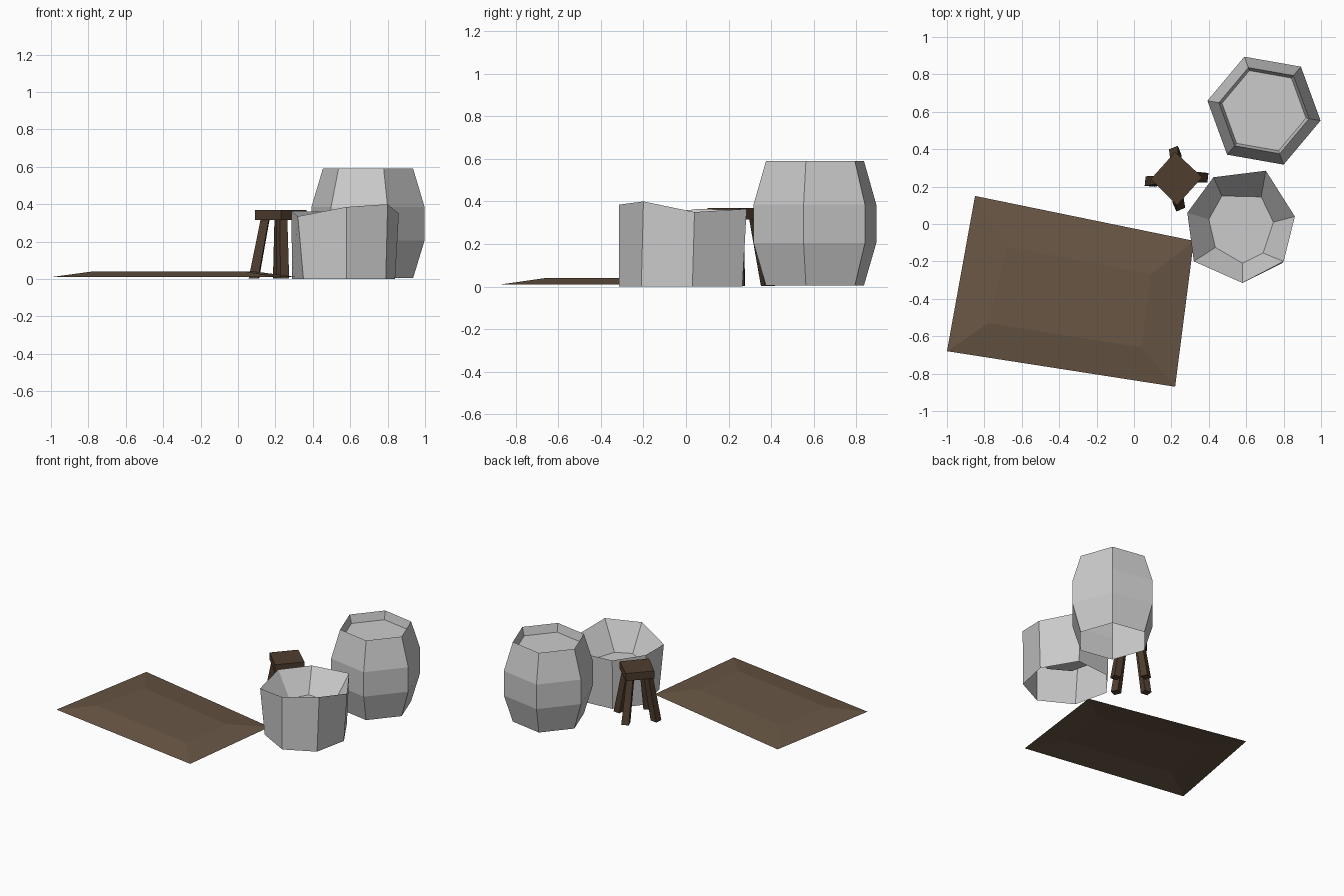
import bpy, math
from mathutils import Vector

if "Cube" in bpy.data.objects:
    bpy.data.objects.remove(bpy.data.objects["Cube"])


def material(name, rgb):
    m = bpy.data.materials.new(name)
    m.diffuse_color = (*rgb, 1)
    m.use_nodes = True
    m.node_tree.nodes["Principled BSDF"].inputs["Base Color"].default_value = m.diffuse_color
    return m


def loft(name, rings, cap_start=False, cap_end=False, mat=None):
    """Join equal-length rings of points with flat quads, optionally capped."""
    n = len(rings[0])
    verts = [p for ring in rings for p in ring]
    faces = [(k * n + i, k * n + (i + 1) % n, (k + 1) * n + (i + 1) % n, (k + 1) * n + i)
             for k in range(len(rings) - 1) for i in range(n)]
    if cap_start:
        faces.append(tuple(reversed(range(n))))
    if cap_end:
        faces.append(tuple(range(len(verts) - n, len(verts))))
    mesh = bpy.data.meshes.new(name)
    mesh.from_pydata(verts, [], faces)
    if mat:
        mesh.materials.append(mat)
    obj = bpy.data.objects.new(name, mesh)
    bpy.context.collection.objects.link(obj)
    return obj


def at_z(points, z):
    return [(x, y, z) for x, y in points]


def polygon(cx, cy, r, n, start, z):
    return [(cx + r * math.cos(math.radians(start + 360 * i / n)),
             cy + r * math.sin(math.radians(start + 360 * i / n)), z) for i in range(n)]


rug_brown = material("rug_brown", (0.138, 0.093, 0.058))
wood = material("dark_wood", (0.08, 0.048, 0.028))

# Rug: thin sheet with sloping borders
rug_edge = [(-1.0, -0.68), (0.22, -0.87), (0.32, -0.09), (-0.85, 0.15)]
rug_top = [(-0.78, -0.53), (0.04, -0.66), (0.09, -0.27), (-0.68, -0.12)]
loft("rug", [at_z(rug_edge, 0.01), at_z(rug_top, 0.04)], cap_end=True, mat=rug_brown)

# Barrel: six-sided, open underneath, with a recessed lid
barrel = [(0.245, 0.005), (0.307, 0.205), (0.307, 0.385), (0.245, 0.59), (0.228, 0.53)]
loft("barrel", [polygon(0.695, 0.606, r, 6, -10, z) for r, z in barrel], cap_end=True)

# Basket: seven-sided shell, uneven rim, inner walls sloping to a raised floor
base = [(0.35, -0.19), (0.58, -0.315), (0.79, -0.21), (0.84, 0.03),
        (0.70, 0.265), (0.43, 0.24), (0.29, 0.06)]
rim = [(0.32, -0.20, 0.335), (0.58, -0.315, 0.385), (0.80, -0.20, 0.40), (0.86, 0.04, 0.35),
       (0.705, 0.285, 0.365), (0.425, 0.25, 0.36), (0.285, 0.06, 0.365)]
floor = [(0.435, -0.125), (0.58, -0.21), (0.69, -0.155), (0.745, 0.01),
         (0.68, 0.145), (0.47, 0.15), (0.40, 0.025)]
loft("basket", [at_z(base, 0), rim, at_z(floor, 0.195)], cap_end=True)

# Stool seat
seat = [(0.23, 0.10), (0.365, 0.25), (0.22, 0.385), (0.09, 0.24)]
loft("stool_seat", [at_z(seat, 0.315), at_z(seat, 0.37)], True, True, wood)

# Stool legs: splayed square posts, one under each seat corner
centre = Vector((0.228, 0.242))
feet = [(0.24, 0.1, -66), (0.37, 0.25, -6), (0.22, 0.385, 112), (0.085, 0.227, 174)]
for i, (x, y, angle) in enumerate(feet):
    foot = Vector((x, y))
    top = foot + (centre - foot) * 0.42
    loft(f"stool_leg_{i + 1}",
         [polygon(*foot, 0.036, 4, angle + 45, 0.003),
          polygon(*top, 0.031, 4, angle + 45, 0.32)], True, True, wood)
